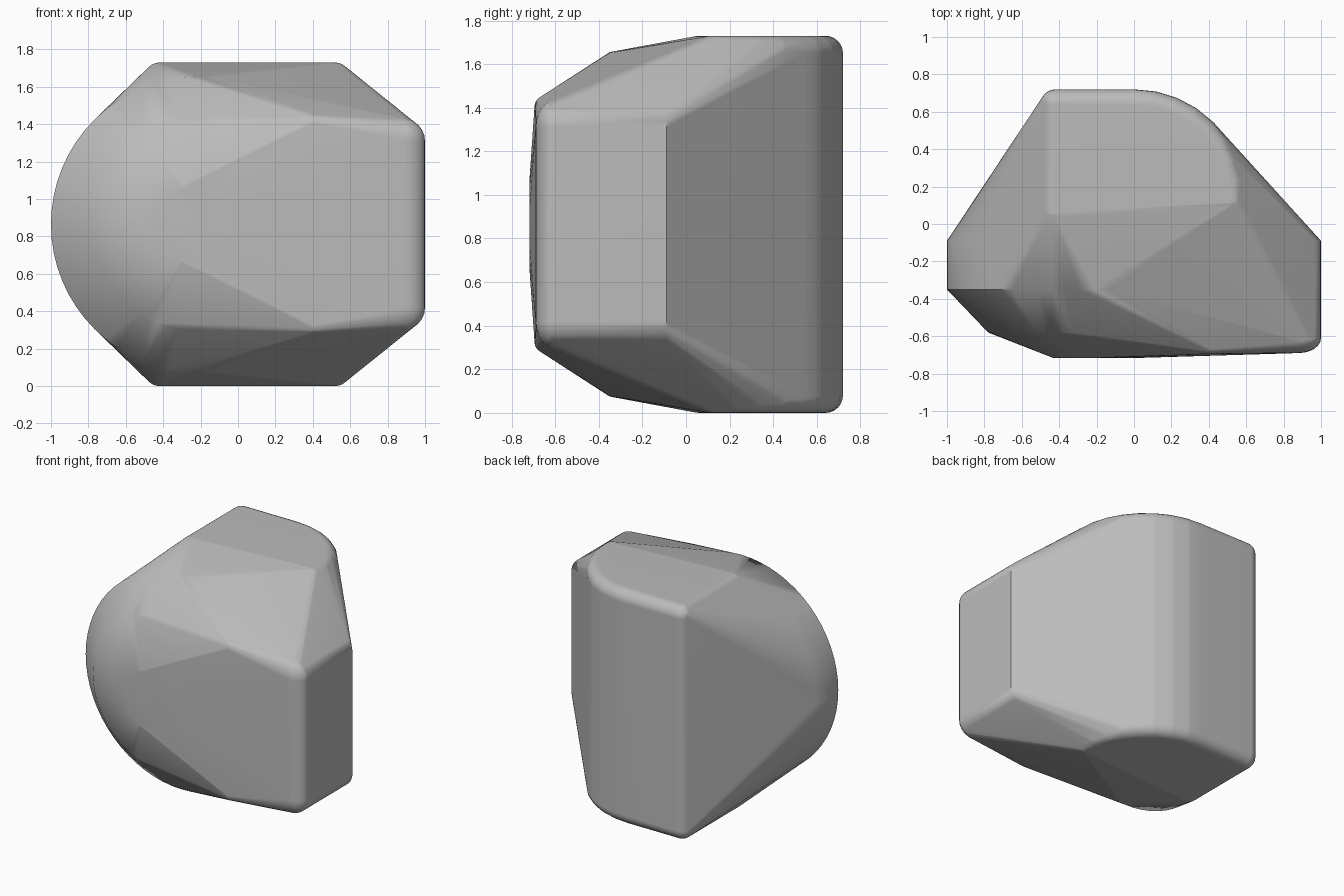
import bpy
import bmesh
from math import sin, cos, pi, radians
from mathutils import Vector, Matrix

cube = bpy.data.objects.get("Cube")
if cube:
    bpy.data.objects.remove(cube, do_unlink=True)

MID = 0.865  # height of the mirror plane
bm = bmesh.new()


def ball(x, y, h, size):
    """Rounded corner, mirrored above and below the middle height."""
    for side in (1, -1):
        place = Matrix.Translation((x, y, MID + side * h)) @ Matrix.Diagonal((*size, 1))
        bmesh.ops.create_uvsphere(bm, u_segments=24, v_segments=12, radius=1, matrix=place)


def ring(x, y, h, radius, count):
    """Circle facing the front, with its centre h above the middle height."""
    for i in range(count):
        a = 2 * pi * i / count
        bm.verts.new(Vector((x + radius * cos(a), y, MID + h + radius * sin(a))))


# Rear body: flat top and bottom, round rear right corner, soft rims
rim = (0.08, 0.08, 0.08)
body_h = MID - 0.08
ball(-0.42, 0.64, body_h, rim)
ball(-0.42, 0.06, body_h, rim)
for step in range(9):
    a = radians(90 * step / 8)
    ball(0.52 * cos(a), 0.12 + 0.52 * sin(a), body_h, rim)

# Side block: rounded front corners and a crisp rear edge
ball(0.88, -0.61, 0.445, (0.12, 0.08, 0.12))
ball(0.4, -0.645, 0.54, (0.05, 0.05, 0.05))
for side in (1, -1):
    ring(0.88, -0.09, side * 0.445, 0.12, 24)

# Round dome: a short drum with a stepped front
for y, radius in ((-0.09, 0.79), (-0.35, 0.79), (-0.58, 0.57), (-0.717, 0.22)):
    ring(-0.21, y, 0, radius, 64)

# Stretch one skin over all the parts
hull = bmesh.ops.convex_hull(bm, input=bm.verts[:], use_existing_faces=False)
skin = {f for f in hull["geom"] if isinstance(f, bmesh.types.BMFace)}
bmesh.ops.delete(bm, geom=[f for f in bm.faces if f not in skin], context="FACES")
bmesh.ops.delete(bm, geom=[v for v in bm.verts if not v.link_faces], context="VERTS")
bmesh.ops.remove_doubles(bm, verts=bm.verts[:], dist=0.002)
bmesh.ops.dissolve_limit(bm, angle_limit=radians(1), verts=bm.verts[:], edges=bm.edges[:])
bmesh.ops.recalc_face_normals(bm, faces=bm.faces[:])

mesh = bpy.data.meshes.new("rounded_shell")
bm.to_mesh(mesh)
bm.free()
shell = bpy.data.objects.new("rounded_shell", mesh)
bpy.context.collection.objects.link(shell)

# Plain grey material
grey = bpy.data.materials.new("plain_grey")
grey.use_nodes = True
color = (0.5, 0.5, 0.5, 1)
grey.diffuse_color = color
grey.node_tree.nodes["Principled BSDF"].inputs["Base Color"].default_value = color
mesh.materials.append(grey)

# Smooth shading that keeps the broad faces flat
bpy.ops.object.select_all(action="DESELECT")
shell.select_set(True)
bpy.context.view_layer.objects.active = shell
bpy.ops.object.shade_smooth_by_angle(angle=radians(35))
weighted = shell.modifiers.new("even_shading", "WEIGHTED_NORMAL")
weighted.keep_sharp = True
